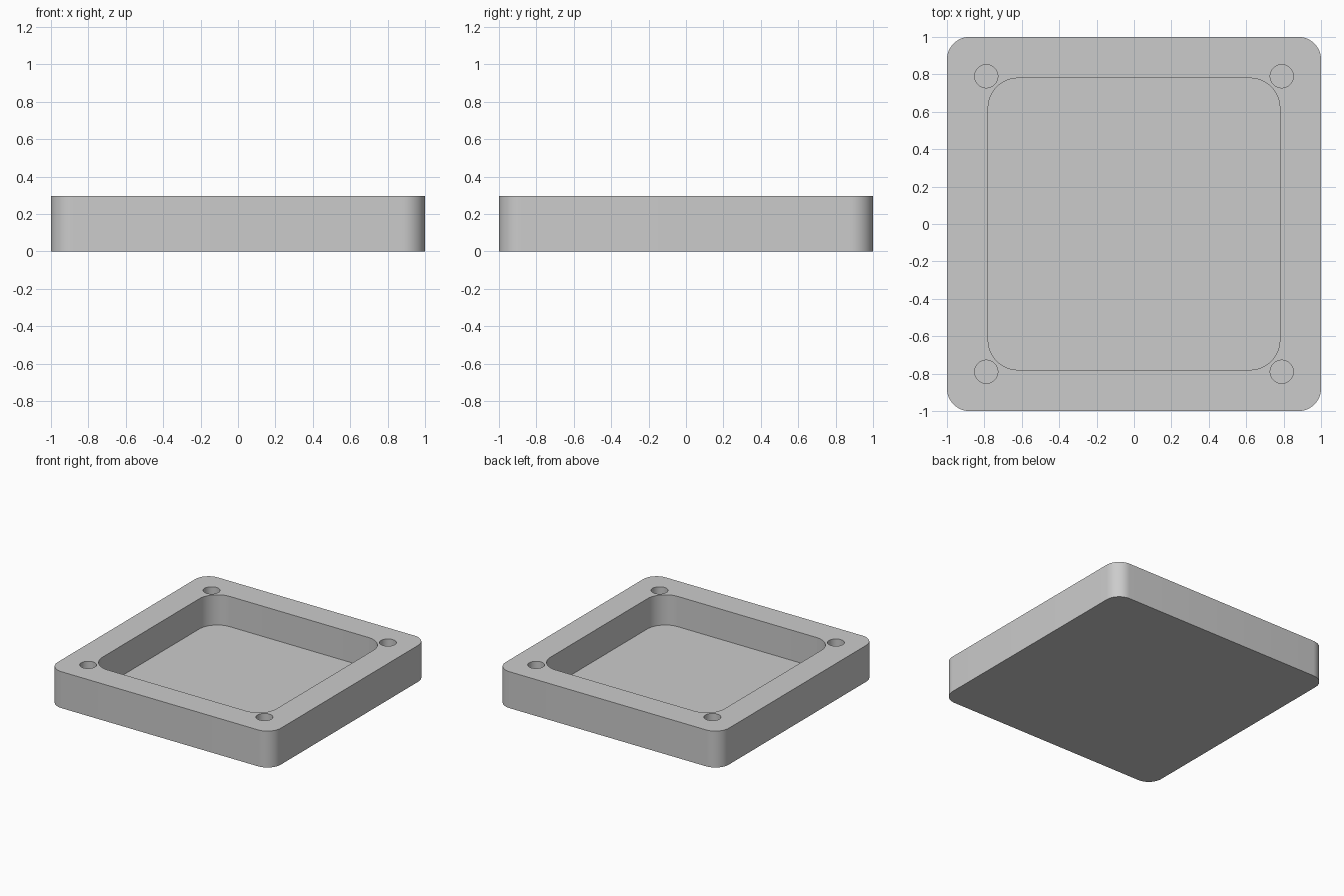
import bpy
import bmesh
from math import cos, sin, pi, radians

HEIGHT, FLOOR = 0.295, 0.05
HOLE_OFFSET, HOLE_RADIUS = 0.79, 0.062

cube = bpy.data.objects.get("Cube")
if cube:
    bpy.data.objects.remove(cube, do_unlink=True)

grey = bpy.data.materials.new("plain_grey")
grey.use_nodes = True
grey.diffuse_color = (0.6, 0.6, 0.6, 1)
grey.node_tree.nodes["Principled BSDF"].inputs["Base Color"].default_value = (0.6, 0.6, 0.6, 1)


def rounded_square(half, radius, steps=12):
    """Outline of a square with rounded corners, counter-clockwise."""
    points = []
    for corner, (sx, sy) in enumerate(((1, 1), (-1, 1), (-1, -1), (1, -1))):
        for i in range(steps + 1):
            a = (corner + i / steps) * pi / 2
            points.append((sx * (half - radius) + radius * cos(a),
                           sy * (half - radius) + radius * sin(a)))
    return points


def circle(cx, cy, radius, sides=40):
    return [(cx + radius * cos(2 * pi * i / sides), cy + radius * sin(2 * pi * i / sides))
            for i in range(sides)]


def prism_object(name, outlines, bottom, top):
    """One object made of upright prisms, one per outline."""
    bm = bmesh.new()
    for outline in outlines:
        low = [bm.verts.new((x, y, bottom)) for x, y in outline]
        high = [bm.verts.new((x, y, top)) for x, y in outline]
        bm.faces.new(low[::-1])
        bm.faces.new(high)
        for i in range(len(low)):
            j = (i + 1) % len(low)
            bm.faces.new((low[i], low[j], high[j], high[i]))
    mesh = bpy.data.meshes.new(name)
    bm.to_mesh(mesh)
    bm.free()
    mesh.materials.append(grey)
    obj = bpy.data.objects.new(name, mesh)
    bpy.context.collection.objects.link(obj)
    return obj


# Tray body
tray = prism_object("tray_body", [rounded_square(1.0, 0.12)], 0, HEIGHT)

# Pocket and four blind corner holes
cuts = [rounded_square(0.78, 0.16)]
cuts += [circle(sx * HOLE_OFFSET, sy * HOLE_OFFSET, HOLE_RADIUS)
         for sx in (-1, 1) for sy in (-1, 1)]
cutter = prism_object("pocket_cutter", cuts, FLOOR, HEIGHT + 0.1)
cutter.hide_render = True

cut = tray.modifiers.new("pocket_and_holes", "BOOLEAN")
cut.operation = "DIFFERENCE"
cut.solver = "EXACT"
cut.object = cutter

bpy.ops.object.select_all(action="DESELECT")
tray.select_set(True)
bpy.context.view_layer.objects.active = tray
bpy.ops.object.modifier_apply(modifier=cut.name)
bpy.data.objects.remove(cutter, do_unlink=True)

# Smooth curved walls, crisp rims
bpy.ops.object.shade_smooth_by_angle(angle=radians(30))
